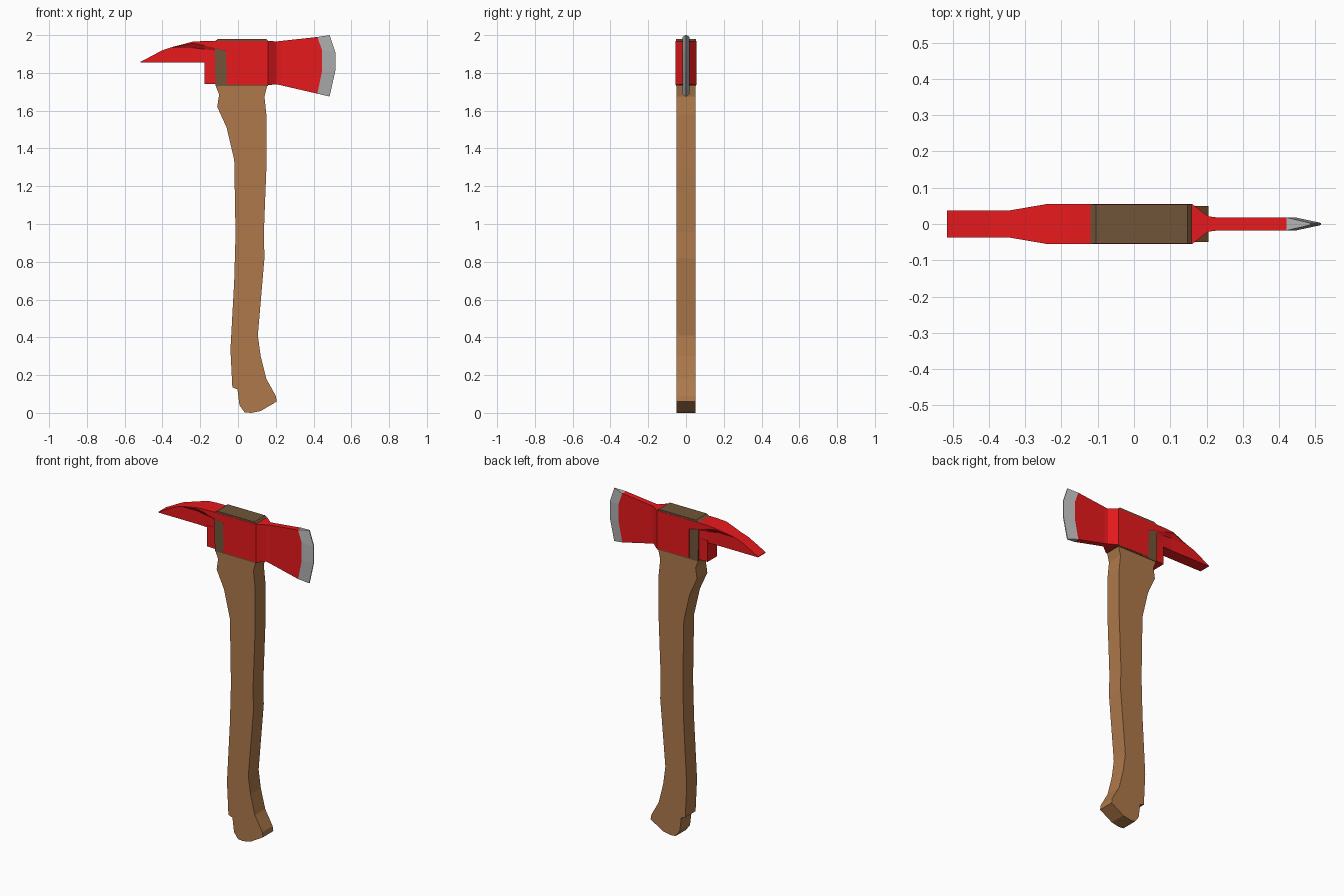
import bpy, bmesh


def material(name, color):
    m = bpy.data.materials.new(name)
    m.diffuse_color = (*color, 1)
    return m


RED = material("red_paint", (0.8, 0.01, 0.012))
WOOD = material("wood", (0.42, 0.19, 0.07))
END = material("dark_wood", (0.16, 0.09, 0.04))
STEEL = material("steel", (0.45, 0.45, 0.45))


def finish(name, bm, mat):
    bmesh.ops.remove_doubles(bm, verts=bm.verts, dist=1e-5)
    bmesh.ops.recalc_face_normals(bm, faces=bm.faces)
    me = bpy.data.meshes.new(name)
    bm.to_mesh(me)
    bm.free()
    me.materials.append(mat)
    ob = bpy.data.objects.new(name, me)
    bpy.context.collection.objects.link(ob)
    return ob


def loft(name, rings, mat):
    """Skin matching rings of points and cap both ends."""
    bm = bmesh.new()
    vs = [[bm.verts.new(p) for p in r] for r in rings]
    n = len(vs[0])
    for a, b in zip(vs, vs[1:]):
        for i in range(n):
            j = (i + 1) % n
            bm.faces.new((a[i], a[j], b[j], b[i]))
    bm.faces.new(vs[0])
    bm.faces.new(vs[-1])
    return finish(name, bm, mat)


def prism(name, outline, half, mat):
    """Side profile in x, z given thickness along y."""
    return loft(name, [[(x, y, z) for x, z in outline] for y in (-half, half)], mat)


def section(x, halves):
    """Ring at x, mirrored in y, from (half width, z) pairs listed top down."""
    return [(x, w, z) for w, z in halves] + [(x, -w, z) for w, z in reversed(halves)]


# curved handle
prism("handle", [
    (-0.12, 1.735), (-0.10, 1.685), (-0.11, 1.62), (-0.06, 1.51), (-0.02, 1.34),
    (-0.013, 0.945), (-0.02, 0.70), (-0.04, 0.335), (-0.03, 0.135), (-0.003, 0.125),
    (0.008, 0.04), (0.035, 0.003), (0.07, 0.0), (0.12, 0.01), (0.205, 0.06), (0.2, 0.09),
    (0.15, 0.18), (0.12, 0.30), (0.105, 0.41), (0.14, 0.82), (0.137, 0.955),
    (0.15, 1.29), (0.15, 1.58), (0.14, 1.675), (0.155, 1.735)], 0.05, WOOD)

# handle end showing through the head
prism("handle_eye", [(-0.12, 1.73), (0.16, 1.73), (0.16, 1.968), (0.148, 1.98),
                     (-0.105, 1.98), (-0.122, 1.968)], 0.0535, END)

# head body with the neck narrowing to the blade
loft("head_body", [section(x, [(w, t), (w, b)]) for x, w, t, b in [
    (-0.06, 0.055, 1.97, 1.738), (0.16, 0.055, 1.97, 1.735),
    (0.205, 0.021, 1.966, 1.74), (0.23, 0.018, 1.967, 1.735)]], RED)

# lug under the pick
loft("head_lug", [section(x, [(w, 1.87), (w, 1.74)]) for x, w in [
    (-0.178, 0.044), (-0.12, 0.047), (-0.03, 0.0545)]], RED)

# pick: x, top z, top half width, shoulder z, groove z, lower half width
loft("pick", [section(x, [(wt, zt), (wt, za), (wl, zg), (wl, 1.855)])
              for x, zt, wt, za, zg, wl in [
    (-0.515, 1.859, 0.037, 1.858, 1.857, 0.037),
    (-0.40, 1.92, 0.037, 1.918, 1.916, 0.037),
    (-0.345, 1.938, 0.037, 1.934, 1.932, 0.037),
    (-0.24, 1.965, 0.055, 1.957, 1.933, 0.037),
    (-0.178, 1.969, 0.055, 1.945, 1.925, 0.041),
    (-0.05, 1.97, 0.055, 1.915, 1.91, 0.055)]], RED)

# blade plate
inner = [(0.42, 1.99), (0.445, 1.92), (0.445, 1.81), (0.42, 1.69)]
outer = [(0.485, 2.0), (0.515, 1.91), (0.515, 1.81), (0.485, 1.675)]
prism("blade", [(0.2, 1.966)] + inner + [(0.225, 1.735), (0.2, 1.74)], 0.018, RED)

# sharpened cutting edge
loft("cutting_edge", [[(a, -0.018, za), (a, 0.018, za), (b, 0.003, zb), (b, -0.003, zb)]
                      for (a, za), (b, zb) in zip(inner, outer)], STEEL)
